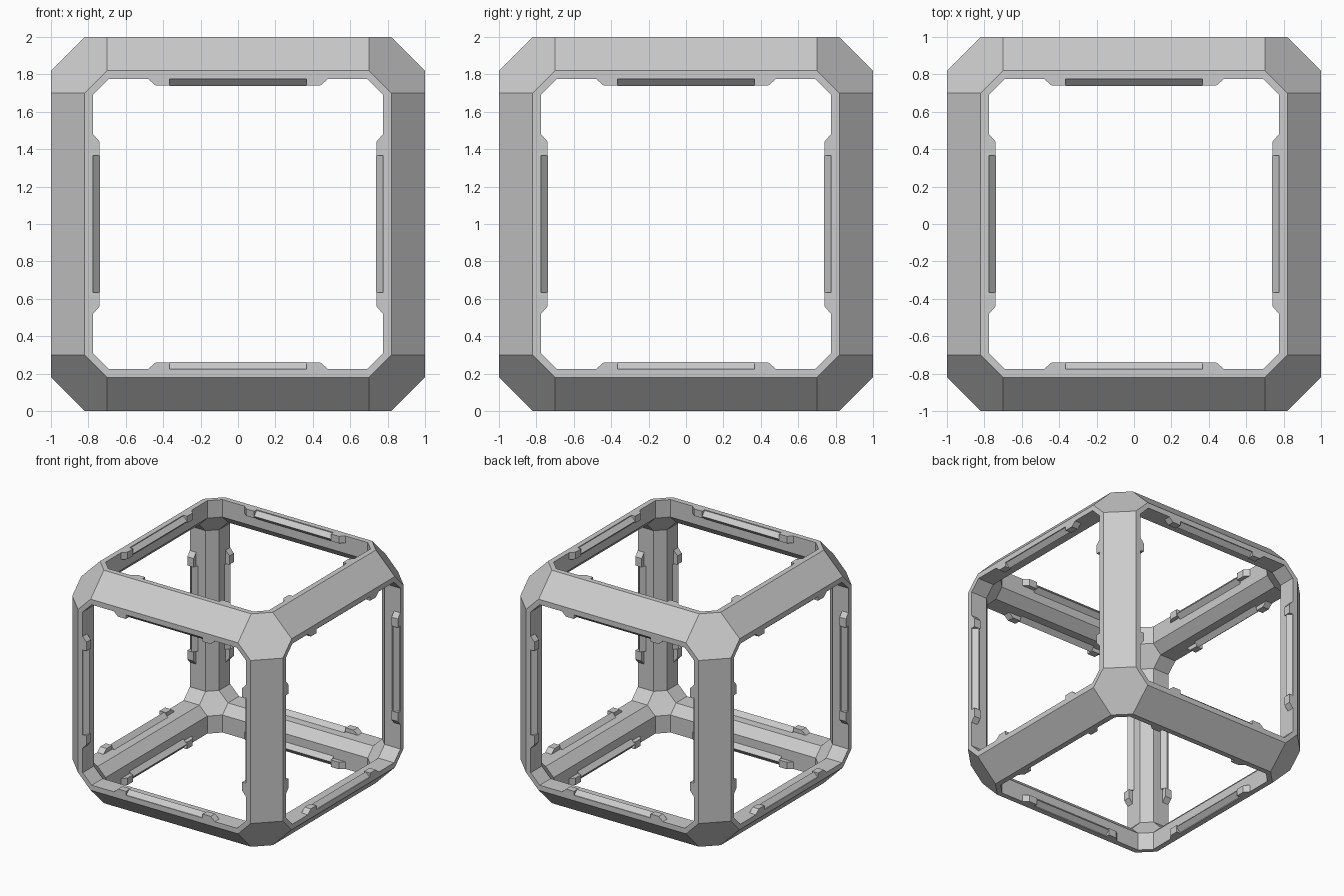
import bpy, bmesh, math
from itertools import permutations, product
from mathutils import Matrix, Vector

if "Cube" in bpy.data.objects:
    bpy.data.objects.remove(bpy.data.objects["Cube"])

UP = Matrix.Translation((0, 0, 1))
# turns carrying the +z face onto each of the six cube faces, and four spins in it
FACES = [Matrix.Rotation(math.radians(a), 4, 'X') for a in (0, 90, 180, 270)]
FACES += [Matrix.Rotation(math.radians(a), 4, 'Y') for a in (90, -90)]
SPINS = [Matrix.Rotation(math.radians(a), 4, 'Z') for a in (0, 90, 180, 270)]


def finish(name, bm):
    bmesh.ops.remove_doubles(bm, verts=bm.verts, dist=1e-4)
    bmesh.ops.recalc_face_normals(bm, faces=bm.faces)
    bm.transform(UP)
    mesh = bpy.data.meshes.new(name)
    bm.to_mesh(mesh)
    bm.free()
    ob = bpy.data.objects.new(name, mesh)
    bpy.context.collection.objects.link(ob)
    return ob


def shell(bm, dims):
    """Cube with chamfered edges and corners, its six flat sides left open."""
    part = bmesh.new()
    for p in permutations(dims):
        for s in product((-1, 1), repeat=3):
            part.verts.new([a * b for a, b in zip(p, s)])
    bmesh.ops.convex_hull(part, input=part.verts[:])
    bmesh.ops.dissolve_limit(part, angle_limit=0.02, verts=part.verts[:], edges=part.edges[:])
    part.normal_update()
    for f in part.faces:
        if max(abs(c) for c in f.normal) < 0.99:
            bm.faces.new([bm.verts.new(v.co) for v in f.verts])
    part.free()


def octagon(a, b, z):
    pts = [(b, a), (a, b), (a, -b), (b, -a), (-b, -a), (-a, -b), (-a, b), (-b, a)]
    return [Vector((x, y, z)) for x, y in pts]


def prism(bm, ring, offset, mat):
    lo = [bm.verts.new(mat @ Vector(p)) for p in ring]
    hi = [bm.verts.new(mat @ (Vector(p) + Vector(offset))) for p in ring]
    bm.faces.new(lo)
    bm.faces.new(hi)
    for i in range(len(ring)):
        j = (i + 1) % len(ring)
        bm.faces.new((lo[i], lo[j], hi[j], hi[i]))


# frame: outer shell and cavity joined by a rim and opening walls on every face
bm = bmesh.new()
shell(bm, (1, 0.82, 0.70))
shell(bm, (0.85, 0.775, 0.69))
rings = [octagon(0.82, 0.70, 1), octagon(0.775, 0.69, 1), octagon(0.775, 0.69, 0.85)]
for m in FACES:
    for r, s in zip(rings, rings[1:]):
        for i in range(8):
            j = (i + 1) % 8
            bm.faces.new([bm.verts.new(m @ p) for p in (r[i], r[j], s[j], s[i])])
finish("cube_frame", bm)

# retaining nubs: a pair on each opening wall, flush with the rim
nubs, ridges = bmesh.new(), bmesh.new()
for f, s in product(FACES, SPINS):
    m = f @ s
    for side in (-1, 1):
        profile = [(0.365, 0.775), (0.365, 0.74), (0.44, 0.74), (0.48, 0.775)]
        prism(nubs, [(side * x, y, 1.0) for x, y in profile], (0, 0, -0.06), m)
    # snap ridge: triangular bar between the nubs
    section = [(0.775, 0.993), (0.739, 0.957), (0.775, 0.921)]
    prism(ridges, [(-0.365, y, z) for y, z in section], (0.73, 0, 0), m)
finish("retaining_nubs", nubs)
finish("snap_ridges", ridges)
